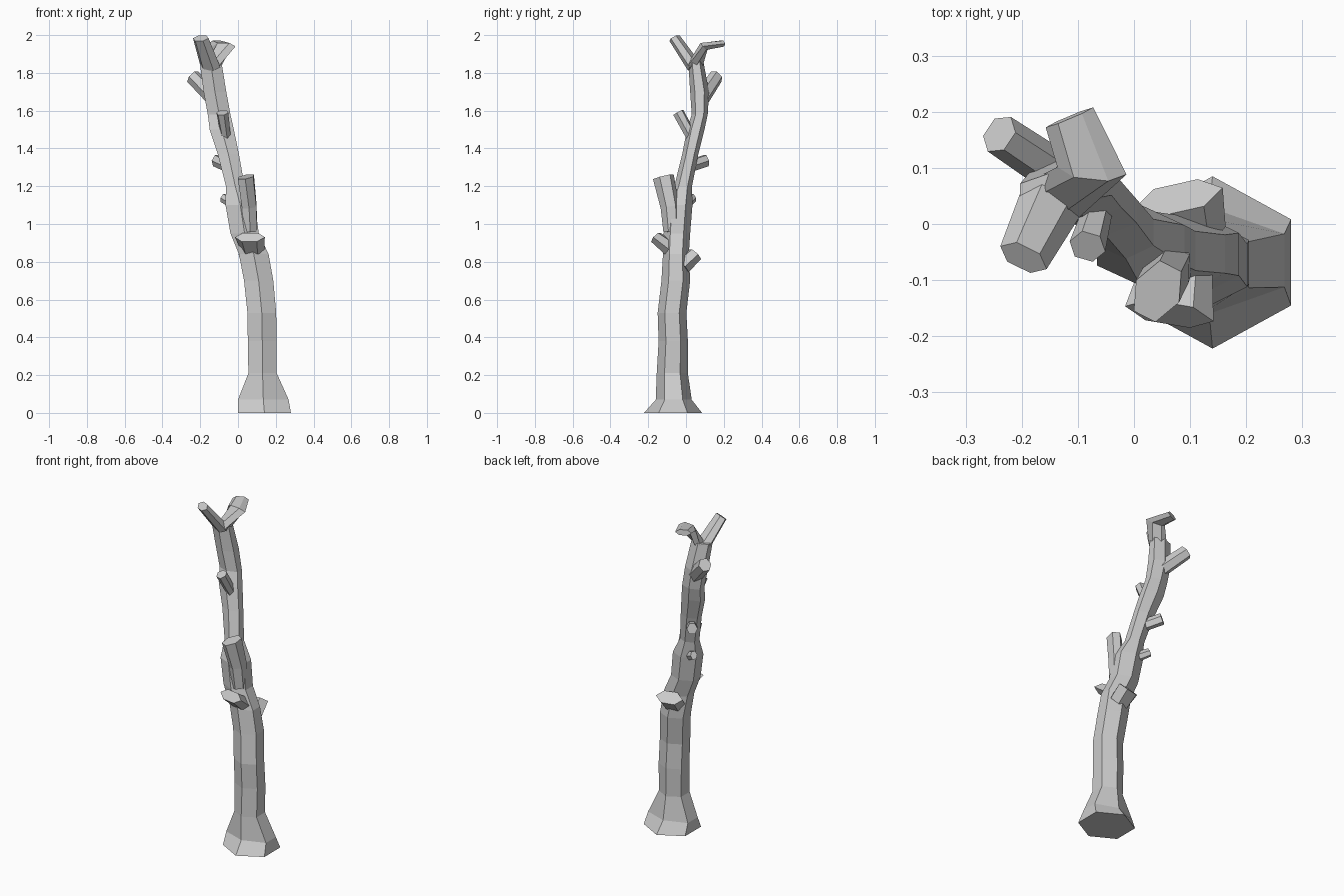
import bpy
import math
from mathutils import Vector


def loft(name, rings):
    """Closed flat-shaded skin through six-sided rings."""
    n = 6
    verts = [v for r in rings for v in r]
    faces = [tuple(reversed(range(n)))]
    for i in range(len(rings) - 1):
        for k in range(n):
            a, b = i * n + k, i * n + (k + 1) % n
            faces.append((a, b, b + n, a + n))
    last = (len(rings) - 1) * n
    faces.append(tuple(range(last, last + n)))
    mesh = bpy.data.meshes.new(name)
    mesh.from_pydata(verts, [], faces)
    mesh.update()
    obj = bpy.data.objects.new(name, mesh)
    bpy.context.collection.objects.link(obj)
    return obj


def flat_ring(z, x0, x1, y0, y1):
    """Level hexagon filling the given extents, corners toward front and back."""
    cx, cy, hx, hy = (x0 + x1) / 2, (y0 + y1) / 2, (x1 - x0) / 2, (y1 - y0) / 2
    return [Vector((cx + hx * math.cos(math.radians(30 + 60 * k)) / math.cos(math.radians(30)),
                    cy + hy * math.sin(math.radians(30 + 60 * k)), z)) for k in range(6)]


def branch(name, points):
    """Tube along (centre, half width, half thickness) stations."""
    c = [Vector(p[0]) for p in points]
    rings = []
    for i, (_, w, t) in enumerate(points):
        d = (c[min(i + 1, len(c) - 1)] - c[max(i - 1, 0)]).normalized()
        u = d.cross(Vector((0, 0, 1))).normalized()
        v = u.cross(d)
        rings.append([c[i] + u * w * math.cos(math.pi * k / 3)
                      + v * t * math.sin(math.pi * k / 3) / math.sin(math.pi / 3)
                      for k in range(6)])
    # winding runs u -> v, whose normal is -d, so flip it to face outward
    return loft(name, [list(reversed(r)) if u.cross(v).dot(d) < 0 else r for r in rings])


# Leaning trunk with flared root
trunk = [
    (0.00, 0.000, 0.280, -0.222, 0.085),
    (0.07, 0.000, 0.268, -0.160, 0.030),
    (0.21, 0.055, 0.205, -0.155, 0.010),
    (0.38, 0.052, 0.205, -0.145, 0.010),
    (0.53, 0.050, 0.202, -0.150, 0.002),
    (0.70, 0.032, 0.187, -0.130, 0.022),
    (0.84, 0.005, 0.162, -0.122, 0.015),
    (0.95, -0.040, 0.110, -0.118, 0.022),
    (1.10, -0.066, 0.090, -0.110, 0.034),
    (1.20, -0.064, 0.035, -0.062, 0.032),
    (1.37, -0.107, 0.005, -0.020, 0.065),
    (1.50, -0.150, -0.022, 0.005, 0.098),
    (1.58, -0.160, -0.040, 0.030, 0.115),
    (1.70, -0.182, -0.062, 0.022, 0.122),
    (1.86, -0.203, -0.088, 0.012, 0.092),
]
loft("trunk", [flat_ring(*r) for r in trunk])

# Broken limbs on the middle of the trunk
branch("front_stub", [((0.08, -0.06, 0.85), 0.06, 0.04), ((0.063, -0.16, 0.93), 0.08, 0.03)])
branch("back_stub", [((0.095, -0.02, 0.775), 0.07, 0.04), ((0.08, 0.047, 0.84), 0.08, 0.036)])
branch("front_limb", [((0.065, -0.075, 0.96), 0.04, 0.04),
                      ((0.06, -0.085, 1.09), 0.042, 0.045),
                      ((0.042, -0.12, 1.25), 0.043, 0.052)])

# Small knots
branch("lower_knot", [((-0.03, 0.0, 1.11), 0.025, 0.025), ((-0.08, 0.038, 1.138), 0.02, 0.022)])
branch("upper_knot", [((-0.06, 0.03, 1.31), 0.03, 0.03), ((-0.115, 0.105, 1.335), 0.03, 0.03)])

# Upper twigs
branch("front_twig", [((-0.06, 0.04, 1.44), 0.025, 0.025), ((-0.083, -0.04, 1.59), 0.033, 0.027)])
branch("side_twig", [((-0.12, 0.08, 1.66), 0.04, 0.04), ((-0.24, 0.16, 1.78), 0.037, 0.035)])

# Forked crown
branch("crown_front", [((-0.145, 0.045, 1.83), 0.058, 0.03), ((-0.197, -0.06, 1.983), 0.046, 0.024)])
branch("crown_back", [((-0.13, 0.05, 1.84), 0.05, 0.03),
                      ((-0.075, 0.095, 1.94), 0.062, 0.024),
                      ((-0.115, 0.19, 1.955), 0.046, 0.016)])
